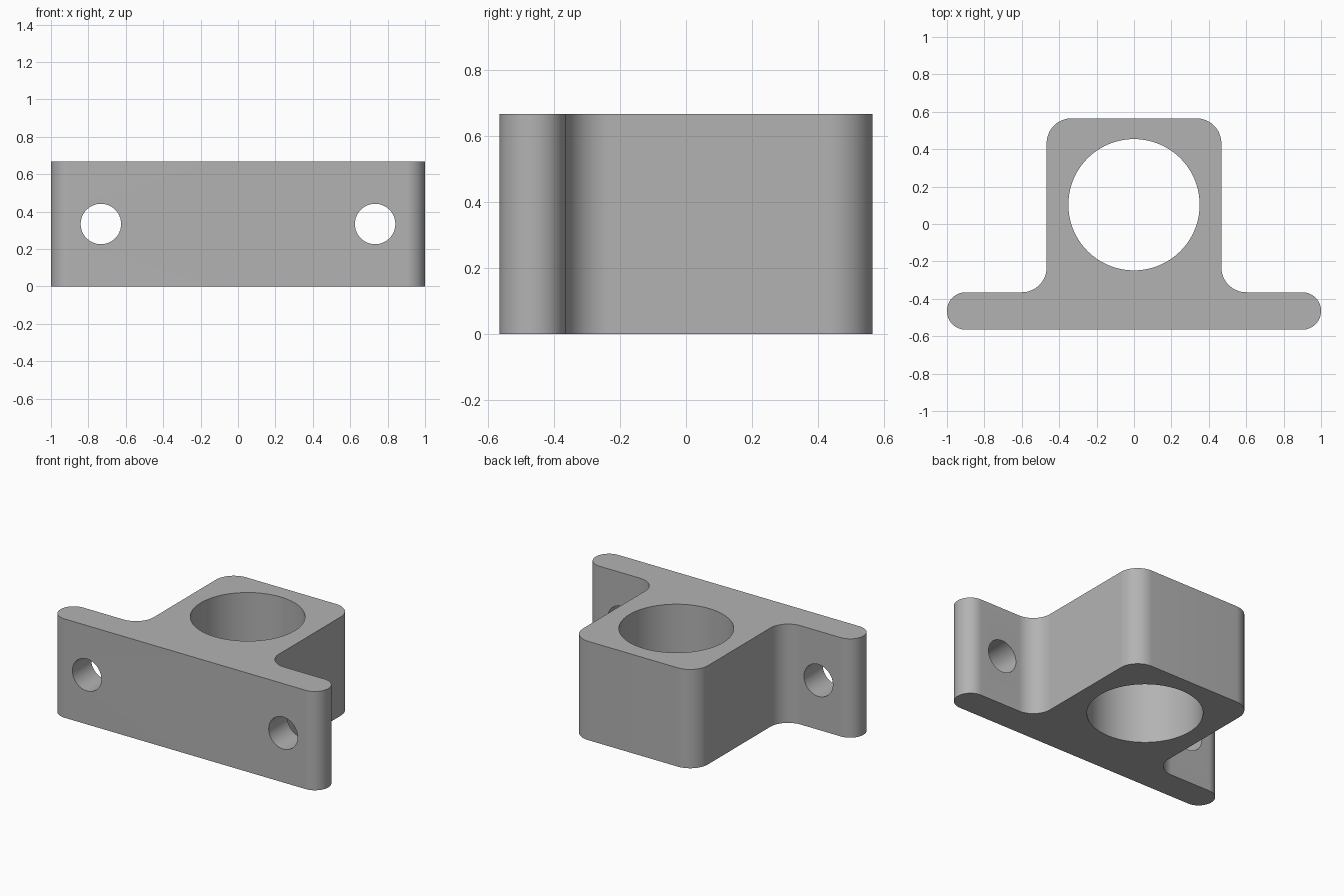
import bpy
import bmesh
import math
from mathutils import Vector

cube = bpy.data.objects.get("Cube")
if cube:
    bpy.data.objects.remove(cube, do_unlink=True)

HEIGHT = 0.667
BORE_Y, BORE_R = 0.103, 0.351
HOLE_X, HOLE_R = 0.733, 0.108

grey = bpy.data.materials.new("plain grey")
grey.use_nodes = True
GREY = (0.45, 0.45, 0.45, 1)
grey.diffuse_color = GREY
grey.node_tree.nodes["Principled BSDF"].inputs["Base Color"].default_value = GREY


def rounded(corners, steps=16):
    """Round each (x, y, radius) corner of a closed outline."""
    points = []
    for i, (x, y, r) in enumerate(corners):
        p = Vector((x, y))
        a = (Vector(corners[i - 1][:2]) - p).normalized()
        b = (Vector(corners[(i + 1) % len(corners)][:2]) - p).normalized()
        centre = p + (a + b) * r
        for k in range(steps + 1):
            t = k / steps * math.pi / 2
            points.append(centre - b * r * math.cos(t) - a * r * math.sin(t))
    return points


def cylinder_cutter(name, radius, location, rotation=(0, 0, 0)):
    bpy.ops.mesh.primitive_cylinder_add(vertices=96, radius=radius, depth=2,
                                        location=location, rotation=rotation)
    cutter = bpy.context.object
    cutter.name = name
    cutter.hide_render = True
    return cutter


# Bracket outline: right half, then its mirror
half = [(1, -0.565, 0.0995), (1, -0.365, 0.0995),
        (0.467, -0.365, 0.133), (0.467, 0.565, 0.133)]
outline = rounded(half + [(-x, y, r) for x, y, r in reversed(half)])

# Extruded bracket body
bm = bmesh.new()
base = bm.faces.new([bm.verts.new((p.x, p.y, 0)) for p in outline])
top = bmesh.ops.extrude_face_region(bm, geom=[base])["geom"]
bmesh.ops.translate(bm, vec=(0, 0, HEIGHT),
                    verts=[v for v in top if isinstance(v, bmesh.types.BMVert)])
bmesh.ops.recalc_face_normals(bm, faces=bm.faces)
mesh = bpy.data.meshes.new("bracket")
bm.to_mesh(mesh)
bm.free()
mesh.materials.append(grey)
bracket = bpy.data.objects.new("bracket", mesh)
bpy.context.collection.objects.link(bracket)

# Main bore and the two mounting holes
cutters = [cylinder_cutter("bore_cutter", BORE_R, (0, BORE_Y, HEIGHT / 2))]
for side, label in ((1, "left"), (-1, "right")):
    cutters.append(cylinder_cutter(label + "_hole_cutter", HOLE_R,
                                   (side * HOLE_X, -0.5, HEIGHT / 2),
                                   (math.pi / 2, 0, 0)))

bpy.ops.object.select_all(action='DESELECT')
bracket.select_set(True)
bpy.context.view_layer.objects.active = bracket
for cutter in cutters:
    mod = bracket.modifiers.new(cutter.name, 'BOOLEAN')
    mod.operation = 'DIFFERENCE'
    mod.solver = 'EXACT'
    mod.object = cutter
    bpy.ops.object.modifier_apply(modifier=mod.name)
    bpy.data.objects.remove(cutter, do_unlink=True)

# Smooth curved walls, sharp rims
bpy.ops.object.shade_smooth_by_angle(angle=math.radians(30))
